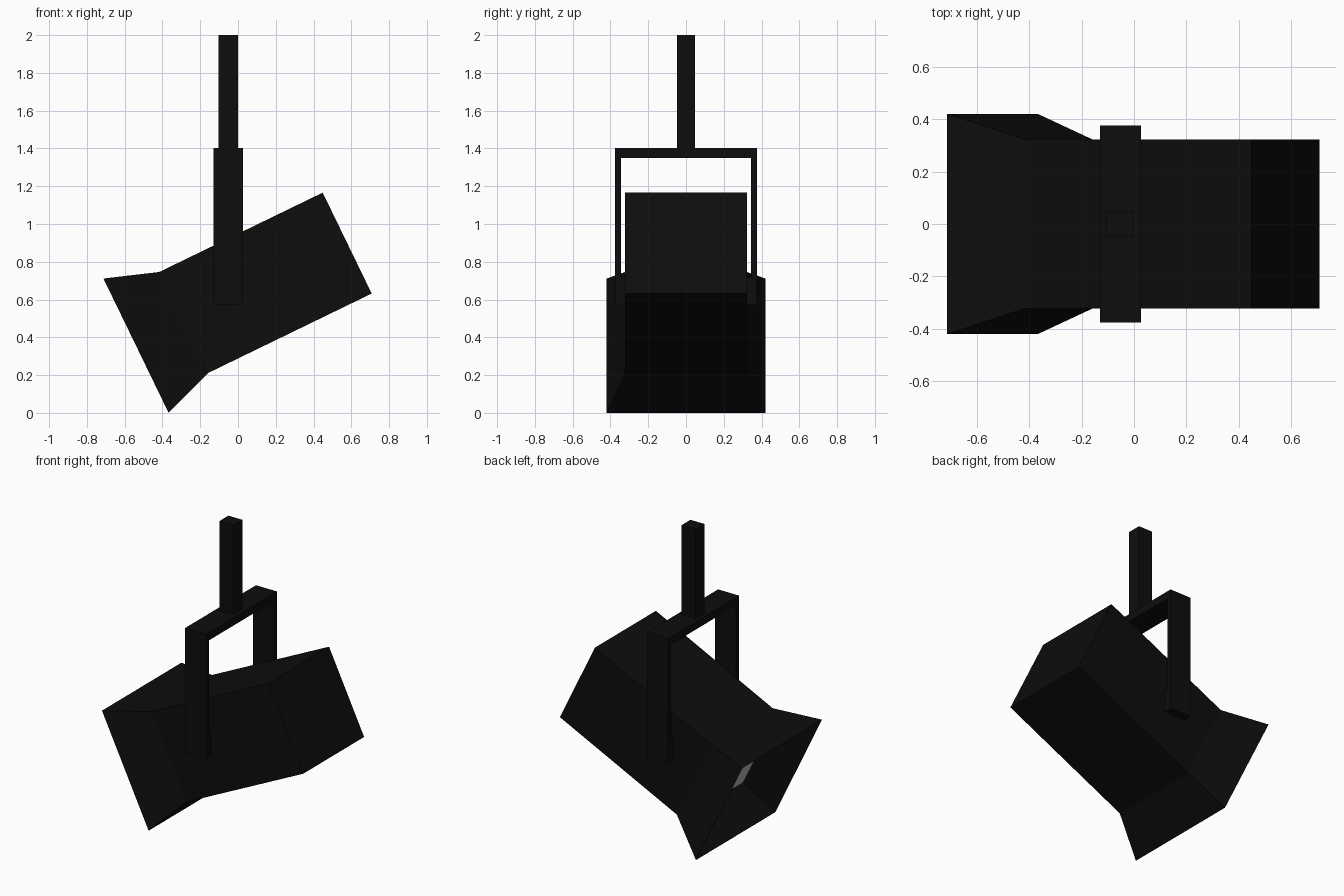
import bpy, bmesh, math
from mathutils import Matrix, Vector

if "Cube" in bpy.data.objects:
    bpy.data.objects.remove(bpy.data.objects["Cube"])


def material(name, value):
    m = bpy.data.materials.new(name)
    m.diffuse_color = (value, value, value, 1)
    m.use_nodes = True
    m.node_tree.nodes["Principled BSDF"].inputs["Base Color"].default_value = m.diffuse_color
    return m


black = material("matte black", 0.004)
grey = material("lamp grey", 0.45)


def finish(name, bm, mats):
    me = bpy.data.meshes.new(name)
    bm.to_mesh(me)
    bm.free()
    for m in mats:
        me.materials.append(m)
    ob = bpy.data.objects.new(name, me)
    bpy.context.collection.objects.link(ob)
    return ob


def box(name, lo, hi):
    lo, hi = Vector(lo), Vector(hi)
    bm = bmesh.new()
    bmesh.ops.create_cube(bm, size=1)
    bmesh.ops.scale(bm, vec=hi - lo, verts=bm.verts)
    bmesh.ops.translate(bm, vec=(lo + hi) / 2, verts=bm.verts)
    return finish(name, bm, [black])


# Lamp housing: rectangular sections (distance from mouth, half width, half height),
# from the closed rear, out over the flared hood, and back in to the lamp panel
sections = [(1.243, 0.322, 0.297), (0.281, 0.322, 0.297), (0, 0.42, 0.395),
            (0, 0.416, 0.391), (0.24, 0.332, 0.307)]
bm = bmesh.new()
rings = [[bm.verts.new((t, sy * a, sz * b))
          for sy, sz in ((-1, -1), (1, -1), (1, 1), (-1, 1))] for t, a, b in sections]
for r, s in zip(rings, rings[1:]):
    for i in range(4):
        j = (i + 1) % 4
        bm.faces.new((r[i], r[j], s[j], s[i]))
bm.faces.new(rings[0])
bm.faces.new(rings[-1]).material_index = 1
bmesh.ops.recalc_face_normals(bm, faces=bm.faces)
housing = finish("lamp_housing", bm, [black, grey])
housing.matrix_world = (Matrix.Translation((-0.54, 0, 0.356))
                        @ Matrix.Rotation(math.radians(-25.9), 4, 'Y'))

# Yoke bracket: crossbar, two arms and pivot pads
x0, x1 = -0.13, 0.026
box("yoke_crossbar", (x0, -0.376, 1.35), (x1, 0.376, 1.402))
for side, s in (("left", -1), ("right", 1)):
    for part, a, b, z0, z1 in (("arm", 0.345, 0.376, 0.57, 1.35),
                               ("pivot", 0.32, 0.345, 0.57, 0.72)):
        y0, y1 = sorted((s * a, s * b))
        box(f"yoke_{part}_{side}", (x0, y0, z0), (x1, y1, z1))

# Hanging post
box("hanging_post", (-0.104, -0.047, 1.40), (0.0, 0.047, 2.0))
